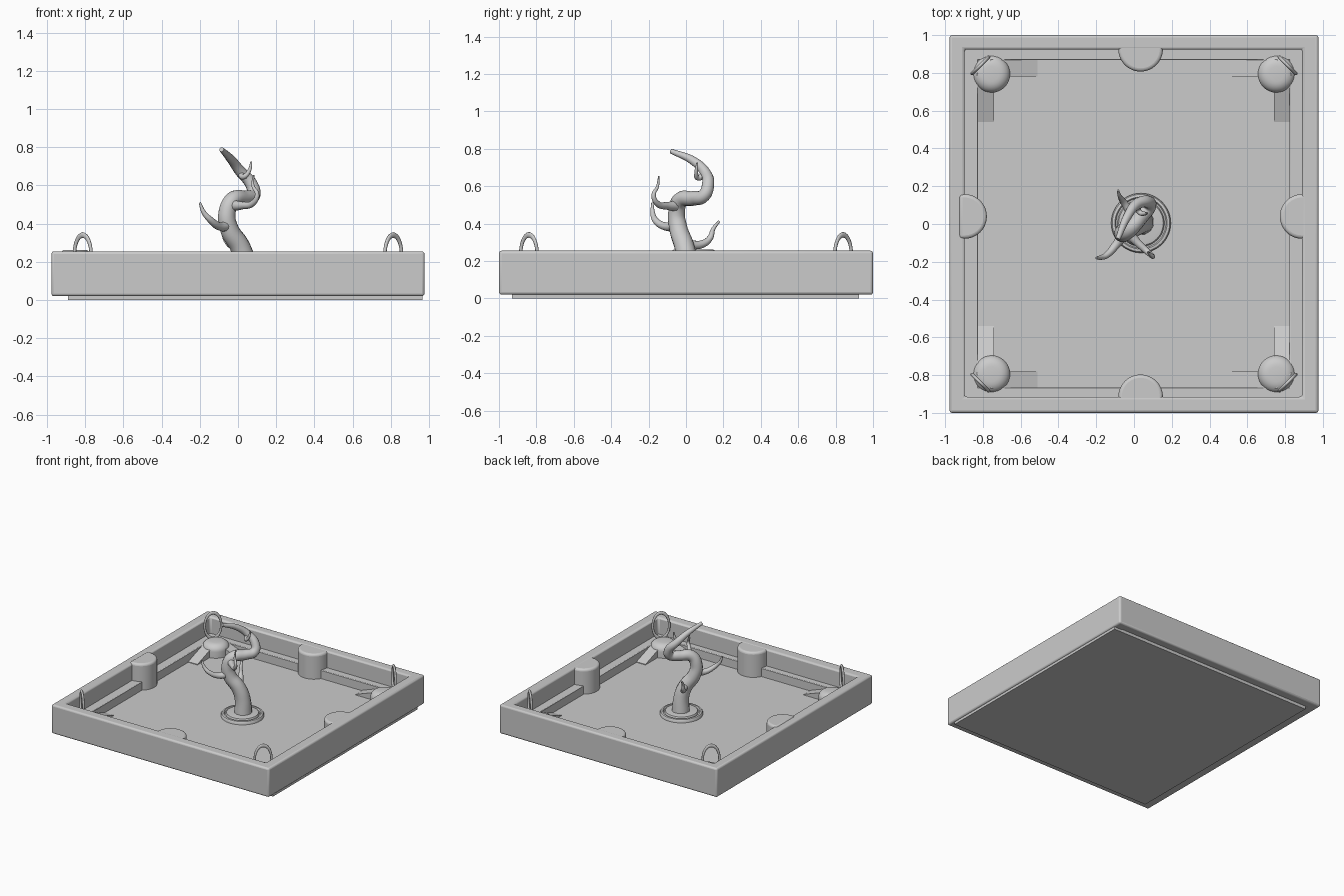
import bpy, bmesh, math

if "Cube" in bpy.data.objects:
    bpy.data.objects.remove(bpy.data.objects["Cube"])

CX, CY = 0.037, 0.005   # centre of the floor plate, stump and wall pillars


def finish(name, bm, bevel=0.0, segs=3, smooth=40):
    bmesh.ops.recalc_face_normals(bm, faces=bm.faces)
    me = bpy.data.meshes.new(name)
    bm.to_mesh(me)
    bm.free()
    ob = bpy.data.objects.new(name, me)
    bpy.context.collection.objects.link(ob)
    if bevel:
        m = ob.modifiers.new("bevel", 'BEVEL')
        m.width, m.segments = bevel, segs
        m.limit_method, m.angle_limit = 'ANGLE', math.radians(40)
    bpy.ops.object.select_all(action='DESELECT')
    ob.select_set(True)
    bpy.context.view_layer.objects.active = ob
    bpy.ops.object.shade_smooth_by_angle(angle=math.radians(smooth))
    return ob


def prism(name, pts, z0, z1, **kw):
    bm = bmesh.new()
    f = bm.faces.new([bm.verts.new((x, y, z0)) for x, y in pts])
    top = bmesh.ops.extrude_face_region(bm, geom=[f])['geom']
    bmesh.ops.translate(bm, vec=(0, 0, z1 - z0),
                        verts=[v for v in top if isinstance(v, bmesh.types.BMVert)])
    return finish(name, bm, **kw)


def rect(x0, x1, y0, y1):
    return [(x0, y0), (x1, y0), (x1, y1), (x0, y1)]


def frame(name, outer, inner, z0, z1, **kw):
    bm = bmesh.new()
    loops = [[bm.verts.new((x, y, z)) for x, y in rect(*r)]
             for r, z in ((outer, z0), (outer, z1), (inner, z1), (inner, z0))]
    for a in range(4):
        p, q = loops[a], loops[(a + 1) % 4]
        for i in range(4):
            j = (i + 1) % 4
            bm.faces.new((p[i], p[j], q[j], q[i]))
    return finish(name, bm, **kw)


def lathe(name, profile, cx, cy, n=48):
    bm = bmesh.new()
    vs = [bm.verts.new((cx + r, cy, z)) for r, z in profile]
    es = [bm.edges.new(e) for e in zip(vs, vs[1:])]
    bmesh.ops.spin(bm, geom=vs + es, cent=(cx, cy, 0), axis=(0, 0, 1),
                   angle=2 * math.pi, steps=n)
    bmesh.ops.remove_doubles(bm, verts=bm.verts, dist=1e-4)
    return finish(name, bm)


def tube(name, pts):
    cu = bpy.data.curves.new(name, 'CURVE')
    cu.dimensions = '3D'
    cu.bevel_depth, cu.bevel_resolution = 1.0, 4
    cu.resolution_u, cu.use_fill_caps = 8, True
    sp = cu.splines.new('BEZIER')
    sp.bezier_points.add(len(pts) - 1)
    for p, (x, y, z, r) in zip(sp.bezier_points, pts):
        p.co, p.radius = (x, y, z), r
        p.handle_left_type = p.handle_right_type = 'AUTO'
    ob = bpy.data.objects.new(name, cu)
    bpy.context.collection.objects.link(ob)
    bpy.ops.object.select_all(action='DESELECT')
    ob.select_set(True)
    bpy.context.view_layer.objects.active = ob
    bpy.ops.object.convert(target='MESH')
    bpy.ops.object.shade_smooth_by_angle(angle=math.radians(50))


# Tray: floor plate, walls and inner ledge
prism("floor_plate", rect(-0.89, 0.965, -0.93, 0.925), 0, 0.05)
frame("tray_wall", (-0.977, 0.977, -1, 1), (-0.897, 0.89, -0.915, 0.925),
      0.02, 0.255, bevel=0.014)
frame("inner_ledge", (-0.93, 0.93, -0.95, 0.95), (-0.825, 0.823, -0.865, 0.868),
      0.025, 0.12, bevel=0.004, segs=1)

# Half-round pillars, one in the middle of each wall
for name, px, py, rot, top in (("left", -0.897, 0.04, 0, 0.262), ("right", 0.89, 0.04, 180, 0.252),
                               ("front", 0.035, -0.915, 90, 0.252), ("back", 0.035, 0.925, 270, 0.252)):
    arc = [(-0.03, -0.118)] + [(0.118 * math.cos(t), 0.118 * math.sin(t)) for t in
                               [math.radians(-90 + 180 * i / 24) for i in range(25)]] + [(-0.03, 0.118)]
    c, s = math.cos(math.radians(rot)), math.sin(math.radians(rot))
    prism(name + "_pillar", [(px + x * c - y * s, py + x * s + y * c) for x, y in arc],
          0.03, top, bevel=0.018, segs=4)

# Corner fittings: domed post, two sloping ramps and an upright ring
for sx in (-1, 1):
    for sy in (-1, 1):
        tag = ("left" if sx < 0 else "right") + ("_front" if sy < 0 else "_back")
        dome = [(0.1, 0.03), (0.1, 0.1)] + [
            (0.04 + 0.06 * math.cos(t), 0.1 + 0.05 * math.sin(t))
            for t in [math.pi / 12 * i for i in range(1, 7)]] + [(0, 0.152)]
        lathe("corner_post_" + tag, dome, sx * 0.755, sy * 0.795, 32)
        for along_x in (True, False):
            bm = bmesh.new()
            side = []
            for w in ((0.78, 0.87) if along_x else (0.742, 0.83)):
                near, far = (0.76, 0.51) if along_x else (0.8, 0.54)
                side.append([bm.verts.new((sx * (u if along_x else w), sy * (w if along_x else u), z))
                             for u, z in ((near, 0.03), (near, 0.145), (far, 0.055), (far, 0.03))])
            bm.faces.new(side[0])
            bm.faces.new(side[1])
            for i in range(4):
                j = (i + 1) % 4
                bm.faces.new((side[0][i], side[0][j], side[1][j], side[1][i]))
            finish("corner_ramp_%s_%s" % ("x" if along_x else "y", tag), bm)
        bpy.ops.mesh.primitive_torus_add(
            major_segments=40, minor_segments=10, major_radius=0.062, minor_radius=0.009,
            location=(sx * 0.813, sy * 0.84, 0.237),
            rotation=(math.pi / 2, 0, -sx * sy * math.pi / 4))
        ring = bpy.context.object
        ring.name = "corner_ring_" + tag
        ring.scale = (1, 1.66, 1)
        bpy.ops.object.shade_smooth()

# Stepped round base under the trunk
lathe("trunk_base", [(0.158, 0.04), (0.158, 0.066), (0.152, 0.074), (0.138, 0.076), (0.132, 0.066),
                     (0.124, 0.066), (0.118, 0.08), (0.1, 0.083), (0, 0.083)], CX, CY)

# Twisting trunk: x, y, z, radius
tube("trunk", [(0.04, 0.01, 0.06, 0.068), (0.035, 0.005, 0.2, 0.058), (0.01, -0.01, 0.28, 0.054),
               (-0.045, -0.04, 0.37, 0.05), (-0.057, -0.05, 0.46, 0.046), (-0.025, -0.03, 0.525, 0.043),
               (0.04, 0.04, 0.535, 0.039), (0.082, 0.095, 0.55, 0.036), (0.068, 0.118, 0.61, 0.033),
               (0.015, 0.105, 0.67, 0.029), (-0.035, 0.04, 0.735, 0.023), (-0.086, -0.08, 0.788, 0.013)])

# Side branches
tube("left_branch", [(-0.05, -0.05, 0.39, 0.03), (-0.095, -0.11, 0.385, 0.022), (-0.145, -0.165, 0.42, 0.017),
                     (-0.18, -0.178, 0.46, 0.012), (-0.2, -0.18, 0.51, 0.006)])
tube("back_branch", [(0.005, 0, 0.29, 0.026), (-0.035, 0.085, 0.29, 0.021), (-0.065, 0.13, 0.325, 0.016),
                     (-0.075, 0.145, 0.37, 0.011), (-0.085, 0.178, 0.413, 0.006)])
tube("front_branch", [(-0.03, -0.05, 0.495, 0.03), (0.025, -0.105, 0.495, 0.02), (0.075, -0.15, 0.505, 0.016),
                      (0.1, -0.173, 0.55, 0.012), (0.078, -0.152, 0.6, 0.008), (0.083, -0.145, 0.655, 0.004)])
tube("upper_twig", [(0.015, 0.1, 0.66, 0.018), (0.03, 0.062, 0.645, 0.014),
                    (0.058, 0.055, 0.675, 0.01), (0.07, 0.06, 0.725, 0.005)])
